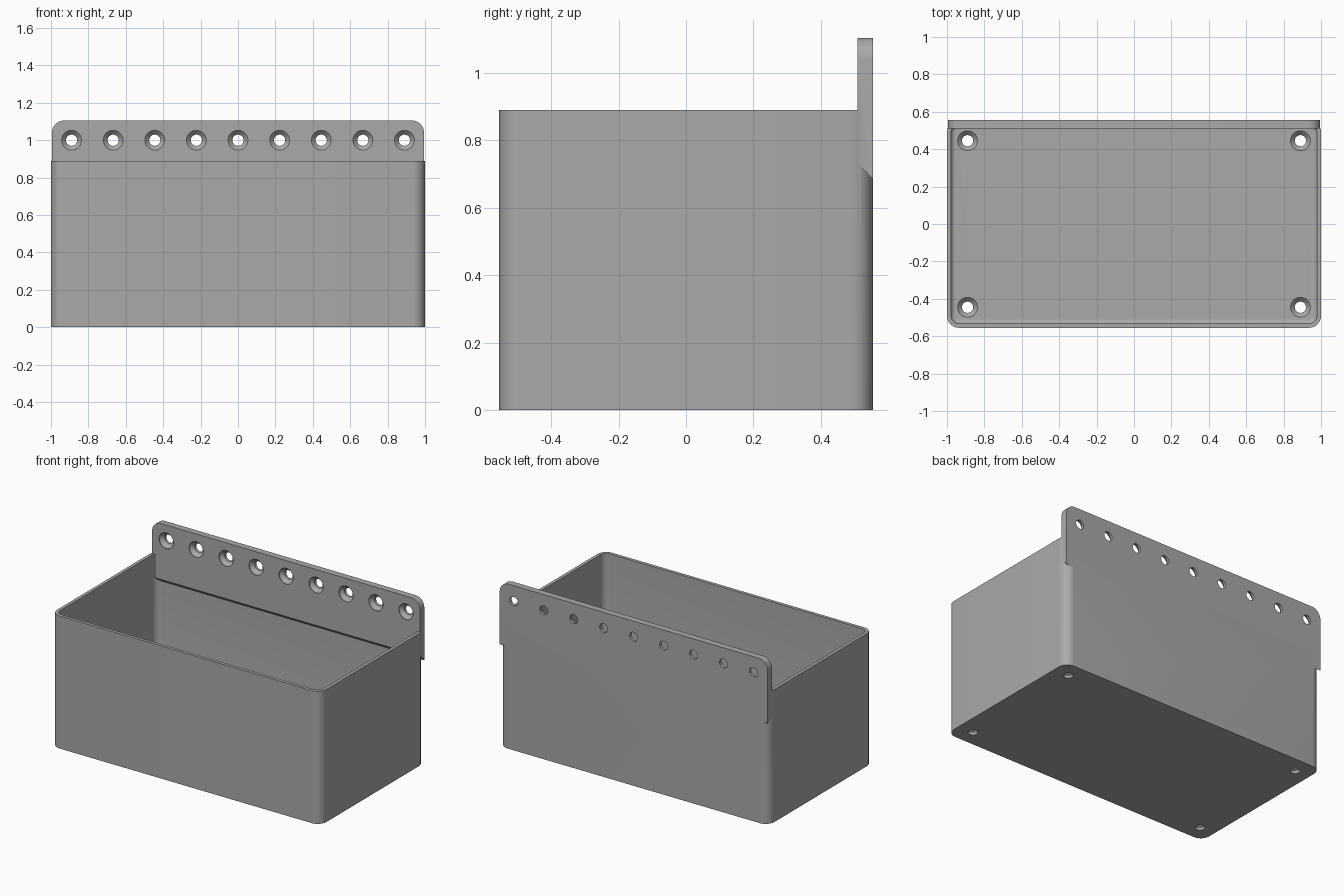
import bpy, bmesh
from math import sin, cos, pi

if "Cube" in bpy.data.objects:
    bpy.data.objects.remove(bpy.data.objects["Cube"], do_unlink=True)

grey = bpy.data.materials.new("plain grey")
grey.use_nodes = True
color = (0.4, 0.4, 0.4, 1)
grey.diffuse_color = color
grey.node_tree.nodes["Principled BSDF"].inputs["Base Color"].default_value = color

HALF_X, HALF_Y, HEIGHT = 1.0, 0.555, 0.89
WALL, FLOOR, RADIUS, FILLET = 0.022, 0.045, 0.065, 0.022
PLATE_FRONT, PLATE_TOP, PLATE_HALF = 0.51, 1.105, 0.995


def arc(cx, cy, r, start, steps=10):
    """Quarter circle, counter-clockwise from the start angle."""
    return [(cx + r * cos(start + pi / 2 * i / steps),
             cy + r * sin(start + pi / 2 * i / steps)) for i in range(steps + 1)]


def rounded_ring(inset, z):
    """Rounded rectangle of the bin outline, moved inwards."""
    r = RADIUS - inset
    x, y = HALF_X - RADIUS, HALF_Y - RADIUS
    pts = (arc(x, y, r, 0) + arc(-x, y, r, pi / 2)
           + arc(-x, -y, r, pi) + arc(x, -y, r, 3 * pi / 2))
    return [(px, py, z) for px, py in pts]


def loft(name, rings):
    """Closed solid through rings of equal point count."""
    bm = bmesh.new()
    loops = [[bm.verts.new(p) for p in ring] for ring in rings]
    for a, b in zip(loops, loops[1:]):
        for i in range(len(a)):
            j = (i + 1) % len(a)
            bm.faces.new((a[i], a[j], b[j], b[i]))
    bm.faces.new(loops[0][::-1])
    bm.faces.new(loops[-1])
    bmesh.ops.recalc_face_normals(bm, faces=bm.faces[:])
    mesh = bpy.data.meshes.new(name)
    bm.to_mesh(mesh)
    bm.free()
    mesh.materials.append(grey)
    obj = bpy.data.objects.new(name, mesh)
    bpy.context.collection.objects.link(obj)
    return obj


def screw_hole(point):
    """Countersunk cutter; point(u, v, depth) places it in the part."""
    profile = [(0.053, -0.02), (0.053, 0.004), (0.03, 0.027), (0.03, 0.08)]
    return loft("screw_hole_cutter", [
        [point(r * cos(2 * pi * i / 32), r * sin(2 * pi * i / 32), d) for i in range(32)]
        for r, d in profile])


def combine(target, tool, operation):
    mod = target.modifiers.new(operation.lower(), 'BOOLEAN')
    mod.object, mod.operation, mod.solver = tool, operation, 'EXACT'
    bpy.context.view_layer.objects.active = target
    bpy.ops.object.modifier_apply(modifier=mod.name)
    bpy.data.objects.remove(tool, do_unlink=True)


# Open bin with a thin wall and a small fillet around the floor
rings = [rounded_ring(0, 0), rounded_ring(0, HEIGHT), rounded_ring(WALL, HEIGHT)]
for i in range(6):
    a = pi / 2 * i / 5
    rings.append(rounded_ring(WALL + FILLET * (1 - cos(a)), FLOOR + FILLET * (1 - sin(a))))
body = loft("storage_bin", rings)


# Hanging plate with rounded top corners and a sloped underside
def plate_ring(y, bottom):
    r = 0.065
    x, z = PLATE_HALF - r, PLATE_TOP - r
    pts = ([(-PLATE_HALF, bottom), (PLATE_HALF, bottom)]
           + arc(x, z, r, 0) + arc(-x, z, r, pi / 2))
    return [(px, y, pz) for px, pz in pts]


plate = loft("hanging_plate", [plate_ring(PLATE_FRONT, 0.73), plate_ring(HALF_Y, 0.685)])
combine(body, plate, 'UNION')

# Row of countersunk holes in the plate
for k in range(-4, 5):
    hole = screw_hole(lambda u, v, d: (k * 0.2225 + u, PLATE_FRONT + d, 1.0 + v))
    combine(body, hole, 'DIFFERENCE')

# Countersunk holes in the floor corners
for sx in (-1, 1):
    for sy in (-1, 1):
        hole = screw_hole(lambda u, v, d: (sx * 0.89 + u, sy * 0.445 + v, FLOOR - d))
        combine(body, hole, 'DIFFERENCE')

# Smooth round corners, crisp edges
bpy.ops.object.select_all(action='DESELECT')
body.select_set(True)
bpy.context.view_layer.objects.active = body
bpy.ops.object.shade_smooth_by_angle(angle=pi / 6)
